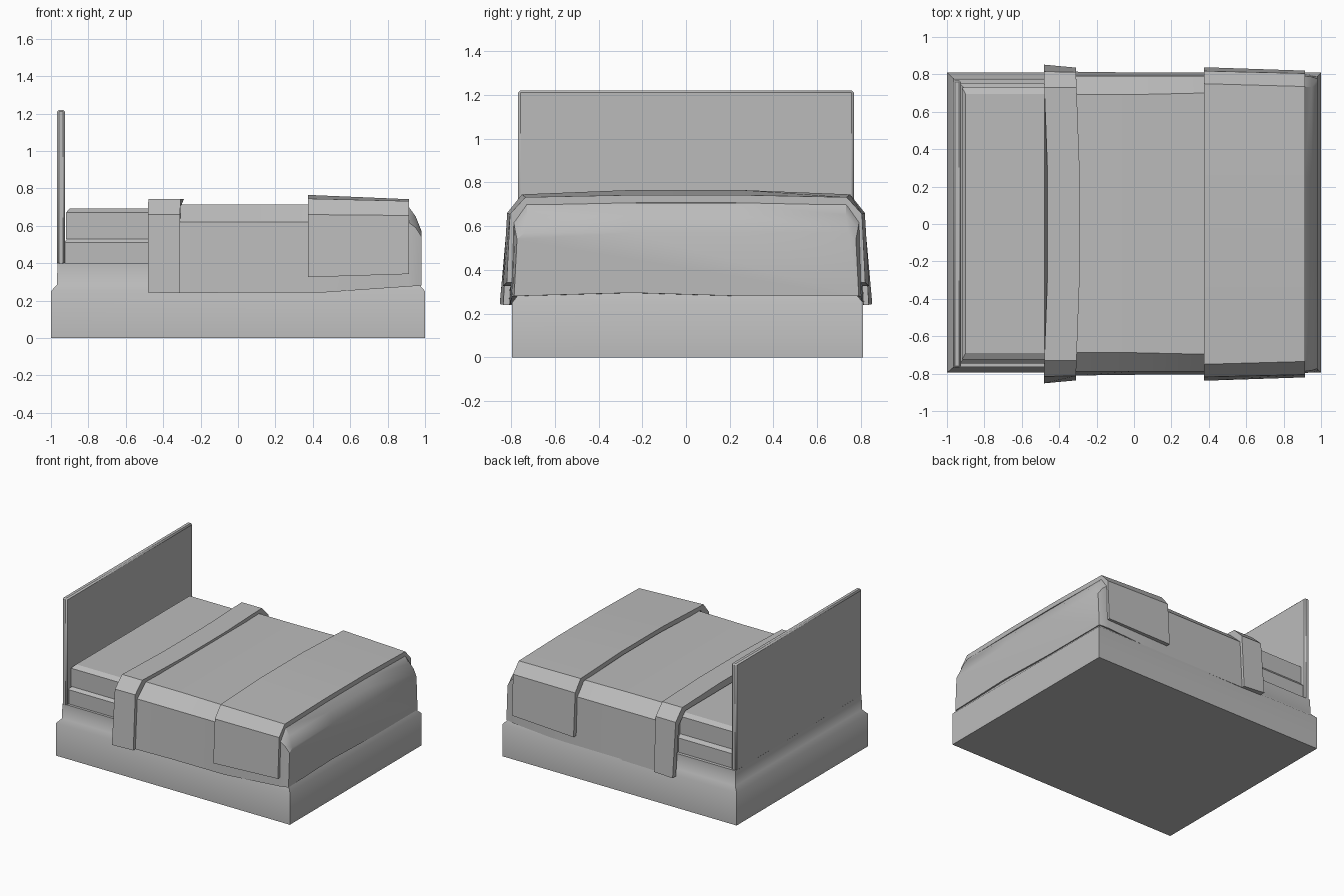
import bpy
import bmesh
import math

cube = bpy.data.objects.get("Cube")
if cube:
    bpy.data.objects.remove(cube, do_unlink=True)

grey = bpy.data.materials.new("Soft grey")
grey.use_nodes = True
grey.diffuse_color = (0.5, 0.5, 0.5, 1)
grey.node_tree.nodes["Principled BSDF"].inputs["Base Color"].default_value = (0.5, 0.5, 0.5, 1)


def loft(name, rings, angle=30):
    """Skin a list of equal-length point rings and cap both ends."""
    bm = bmesh.new()
    rows = [[bm.verts.new(p) for p in ring] for ring in rings]
    n = len(rows[0])
    for a, b in zip(rows, rows[1:]):
        for i in range(n):
            j = (i + 1) % n
            bm.faces.new((a[i], a[j], b[j], b[i]))
    bm.faces.new(rows[0])
    bm.faces.new(rows[-1])
    bmesh.ops.recalc_face_normals(bm, faces=bm.faces)
    mesh = bpy.data.meshes.new(name)
    bm.to_mesh(mesh)
    bm.free()
    mesh.materials.append(grey)
    ob = bpy.data.objects.new(name, mesh)
    bpy.context.collection.objects.link(ob)
    bpy.ops.object.select_all(action='DESELECT')
    ob.select_set(True)
    bpy.context.view_layer.objects.active = ob
    bpy.ops.object.shade_smooth_by_angle(angle=math.radians(angle))
    return ob


def rect(x0, x1, y0, y1, z):
    return [(x0, y0, z), (x1, y0, z), (x1, y1, z), (x0, y1, z)]


def arch(top, shoulder, hem, crown=0.0):
    """Half profile mirrored over the bed, from right hem to left hem, as (y, z)."""
    half = [hem, shoulder, top, (0.25, top[1] + crown)]
    return [(-y, z) for y, z in half] + half[::-1]


def shell(name, stations, thick, bow=0.0):
    """A cloth strip laid over the bed; stations are (x, arch points)."""
    rings = []
    for x, outer in stations:
        inner = [(y - math.copysign(thick, y), z - (thick if 0 < i < 7 else 0))
                 for i, (y, z) in enumerate(outer)]
        loop = outer + inner[::-1]
        rings.append([(x + bow * (1 - min(1, abs(y) / 0.8)), y, z) for y, z in loop])
    return loft(name, rings)


# Divan base with a stepped-in upper edge
loft("bed_base", [rect(-1, 1, -0.795, 0.81, 0), rect(-1, 1, -0.795, 0.81, 0.25),
                  rect(-0.968, 0.97, -0.768, 0.78, 0.285),
                  rect(-0.965, 0.965, -0.765, 0.775, 0.4)], 55)

# Two-layer mattress with chamfered tops
loft("lower_mattress", [rect(-0.93, 0.93, -0.745, 0.75, 0.39),
                        rect(-0.93, 0.93, -0.745, 0.75, 0.51),
                        rect(-0.91, 0.91, -0.72, 0.73, 0.535)])
loft("upper_mattress", [rect(-0.92, 0.92, -0.725, 0.73, 0.53),
                        rect(-0.92, 0.92, -0.725, 0.73, 0.67),
                        rect(-0.9, 0.9, -0.69, 0.695, 0.692)])

# Headboard
board = loft("headboard", [rect(-0.967, -0.925, -0.768, 0.768, 0.39),
                           rect(-0.967, -0.925, -0.768, 0.768, 1.22)])
bevel = board.modifiers.new("Soft edges", 'BEVEL')
bevel.width = 0.01
bevel.segments = 1

# Main cover, falling over the foot end
cover = []
for x, top, shoulder, hem in [
        (-0.46, (0.69, 0.712), (0.79, 0.62), (0.815, 0.245)),
        (-0.3, (0.69, 0.715), (0.79, 0.62), (0.812, 0.24)),
        (0.0, (0.69, 0.715), (0.79, 0.62), (0.808, 0.243)),
        (0.45, (0.7, 0.715), (0.79, 0.62), (0.807, 0.243)),
        (0.91, (0.73, 0.705), (0.79, 0.62), (0.8, 0.275)),
        (0.95, (0.73, 0.65), (0.785, 0.59), (0.795, 0.278)),
        (0.982, (0.74, 0.57), (0.775, 0.54), (0.788, 0.28))]:
    ring = arch(top, shoulder, hem)
    ring += [(0.25, hem[1]), (-0.25, hem[1] + 0.015)]
    cover.append([(x, y + 0.002, z) for y, z in ring])
loft("bed_cover", cover)

# Folded cuff near the pillow end
shell("cover_cuff", [(-0.482, arch((0.73, 0.742), (0.815, 0.66), (0.852, 0.243))),
                     (-0.31, arch((0.73, 0.742), (0.812, 0.66), (0.836, 0.24)))], 0.04, 0.03)

# Throw across the foot end
shell("foot_throw", [(0.375, arch((0.75, 0.745), (0.818, 0.66), (0.838, 0.325), 0.02)),
                     (0.915, arch((0.735, 0.732), (0.805, 0.655), (0.82, 0.342), 0.01))], 0.035)
